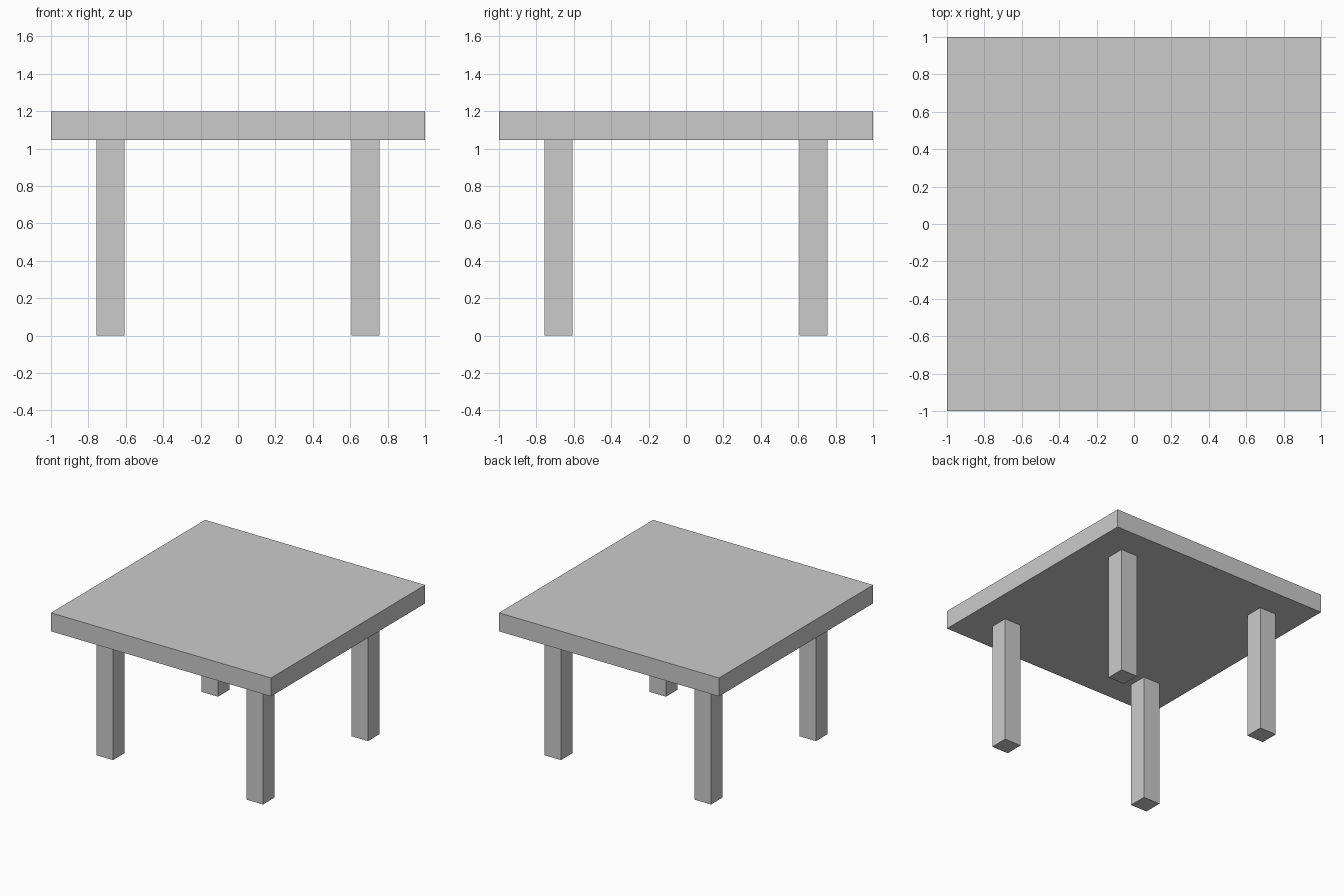
import bpy

if "Cube" in bpy.data.objects:
    bpy.data.objects.remove(bpy.data.objects["Cube"])


def box(name, center, size):
    bpy.ops.mesh.primitive_cube_add(size=1, location=center)
    ob = bpy.context.object
    ob.name = name
    ob.scale = size
    bpy.ops.object.transform_apply(location=False, rotation=False, scale=True)
    return ob


TOP_Z = 1.197       # overall height
THICK = 0.1515      # tabletop thickness and leg width
LEG_POS = 0.682     # leg centre offset
leg_h = TOP_Z - THICK

# Square tabletop
box("tabletop", (0, 0, TOP_Z - THICK / 2), (2, 2, THICK))

# Four square legs
for y_name, sy in (("front", -1), ("back", 1)):
    for x_name, sx in (("left", -1), ("right", 1)):
        box(f"{y_name}_{x_name}_leg", (sx * LEG_POS, sy * LEG_POS, leg_h / 2),
            (THICK, THICK, leg_h))
